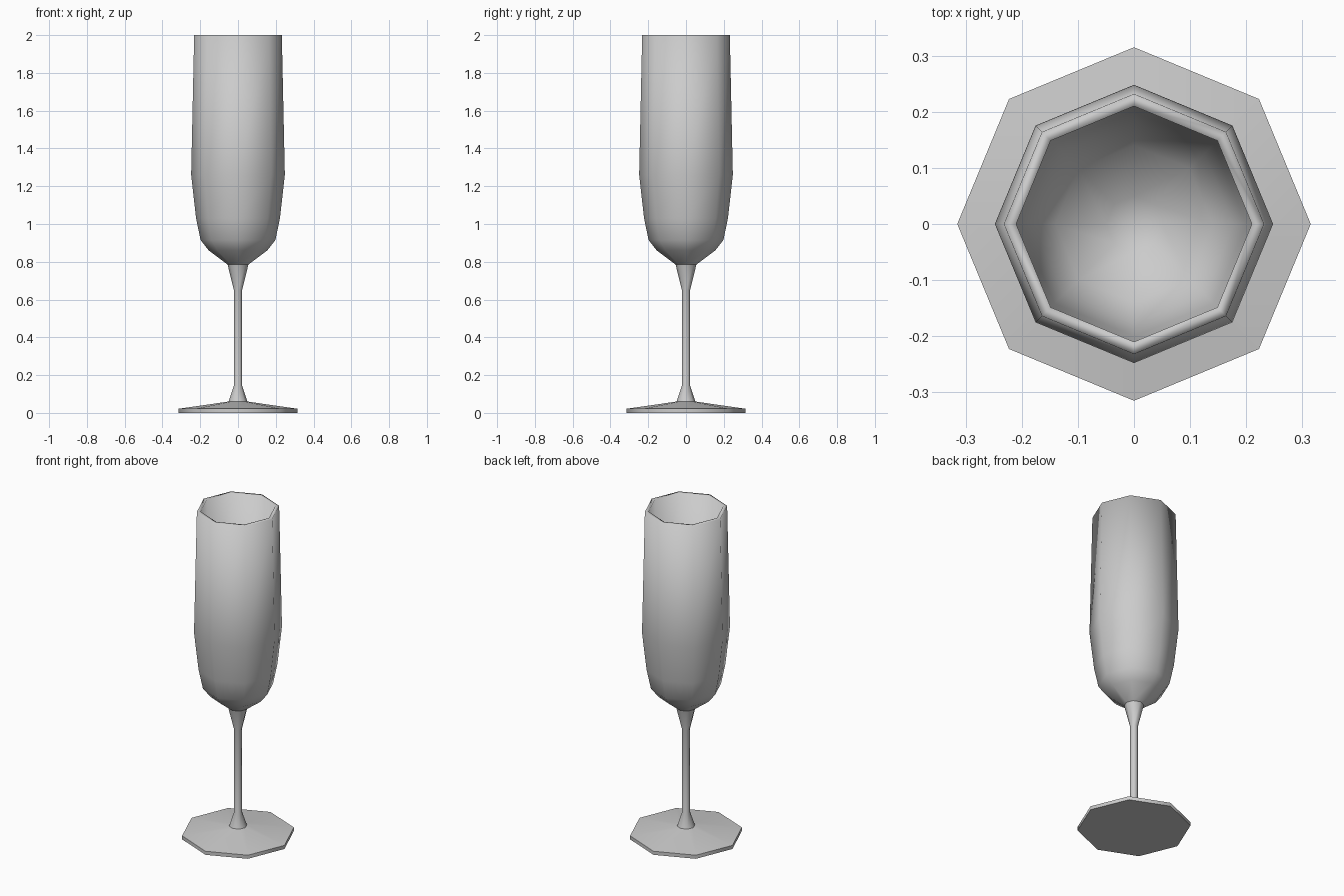
import bpy, bmesh, math

SIDES = 8

cube = bpy.data.objects.get("Cube")
if cube:
    bpy.data.objects.remove(cube, do_unlink=True)

# Single pale grey glass colour
glass = bpy.data.materials.new("grey_glass")
glass.use_nodes = True
colour = (0.6, 0.6, 0.6, 1)
glass.diffuse_color = colour
glass.node_tree.nodes["Principled BSDF"].inputs["Base Color"].default_value = colour


def lathe(name, profile, smooth_angle):
    """Spin a (radius, height) profile round z; radius 0 closes at a point."""
    bm = bmesh.new()
    rings = []
    for r, z in profile:
        if r == 0:
            rings.append([bm.verts.new((0, 0, z))] * SIDES)
        else:
            angles = [math.tau * i / SIDES for i in range(SIDES)]
            rings.append([bm.verts.new((r * math.cos(a), r * math.sin(a), z)) for a in angles])
    for low, high in zip(rings, rings[1:]):
        for i in range(SIDES):
            j = (i + 1) % SIDES
            corners = dict.fromkeys((low[i], low[j], high[j], high[i]))
            bm.faces.new(list(corners))
    mesh = bpy.data.meshes.new(name)
    bm.to_mesh(mesh)
    bm.free()
    mesh.materials.append(glass)
    obj = bpy.data.objects.new(name, mesh)
    bpy.context.collection.objects.link(obj)
    bpy.ops.object.select_all(action='DESELECT')
    obj.select_set(True)
    bpy.context.view_layer.objects.active = obj
    bpy.ops.object.shade_smooth_by_angle(angle=math.radians(smooth_angle))
    return obj


# Foot: thin octagonal disc rising gently to the stem
lathe("foot", [(0, 0), (0.315, 0), (0.315, 0.022), (0.05, 0.06)], 50)

# Stem: slender, flared at both ends
lathe("stem", [(0.05, 0.06), (0.022, 0.145), (0.022, 0.65), (0.055, 0.785)], 60)

# Bowl: outer wall up to the rim, then the inner wall down to the bottom
lathe("bowl", [
    (0.055, 0.785), (0.155, 0.86), (0.198, 0.915), (0.222, 1.03), (0.248, 1.26), (0.232, 2.0),
    (0.21, 2.0), (0.226, 1.26), (0.2, 1.04), (0.178, 0.93), (0.14, 0.88), (0.05, 0.81), (0, 0.805),
], 180)
